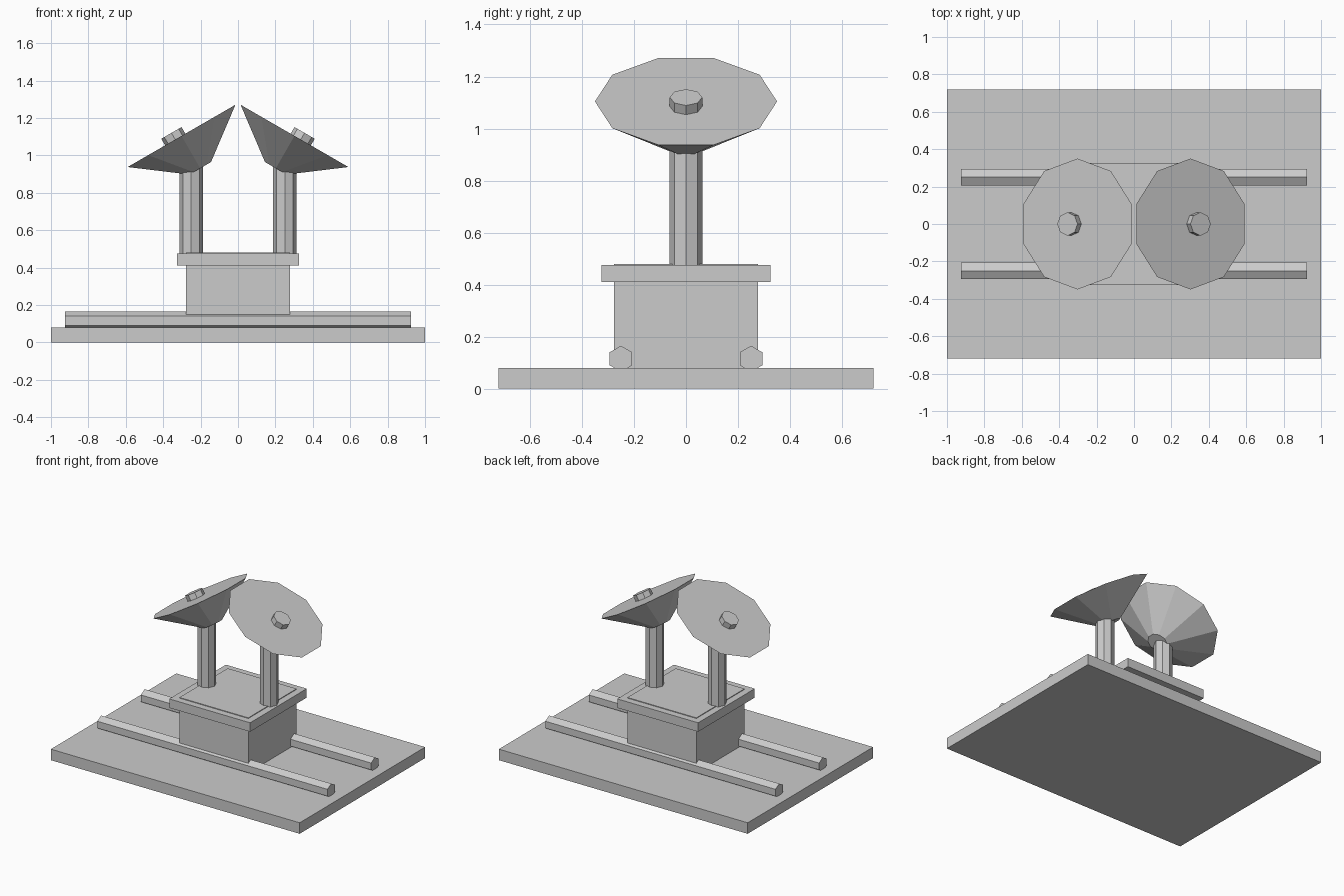
import bpy, bmesh, math
from mathutils import Matrix, Vector

if "Cube" in bpy.data.objects:
    bpy.data.objects.remove(bpy.data.objects["Cube"])

grey = bpy.data.materials.new("plain grey")
grey.diffuse_color = (0.6, 0.6, 0.6, 1)
grey.use_nodes = True
grey.node_tree.nodes["Principled BSDF"].inputs["Base Color"].default_value = grey.diffuse_color


def finish(name, bm, matrix):
    bmesh.ops.recalc_face_normals(bm, faces=bm.faces[:])
    mesh = bpy.data.meshes.new(name)
    bm.to_mesh(mesh)
    bm.free()
    mesh.materials.append(grey)
    obj = bpy.data.objects.new(name, mesh)
    obj.matrix_world = matrix
    bpy.context.collection.objects.link(obj)
    return obj


def box(name, half_x, half_y, z0, z1):
    bm = bmesh.new()
    bmesh.ops.create_cube(bm, size=1)
    bmesh.ops.scale(bm, verts=bm.verts[:], vec=(2 * half_x, 2 * half_y, z1 - z0))
    return finish(name, bm, Matrix.Translation((0, 0, (z0 + z1) / 2)))


def prism(name, sides, r0, r1, z0, z1, origin, tilt=0, start=0):
    """Flat-sided frustum along its own z, tilted about y at its origin."""
    bm = bmesh.new()
    rings = []
    for r, z in ((r0, z0), (r1, z1)):
        angles = [math.radians(start) + math.tau * i / sides for i in range(sides)]
        rings.append([bm.verts.new((r * math.cos(a), r * math.sin(a), z)) for a in angles])
    low, high = rings
    for i in range(sides):
        j = (i + 1) % sides
        bm.faces.new((low[i], low[j], high[j], high[i]))
    bm.faces.new(low[::-1])
    bm.faces.new(high)
    matrix = Matrix.Translation(Vector(origin)) @ Matrix.Rotation(math.radians(tilt), 4, 'Y')
    return finish(name, bm, matrix)


# Ground slab, pedestal (rising just through its collar) and collar
box("base_slab", 1.0, 0.72, 0, 0.08)
box("pedestal", 0.277, 0.277, 0.07, 0.48)
box("collar", 0.325, 0.325, 0.41, 0.475)

for s, side in ((-1, "left"), (1, "right")):
    # Hexagonal rails resting in the slab
    rail = "front_rail" if s < 0 else "back_rail"
    prism(rail, 6, 0.05, 0.05, -0.925, 0.925, (0, s * 0.25, 0.115), tilt=90)
    # Octagonal post
    prism(side + "_post", 8, 0.0625, 0.0625, 0.45, 0.95, (s * 0.25, 0, 0))
    # Ten-sided dish leaning outward
    prism(side + "_dish", 10, 0.07, 0.35, -0.2, 0, (s * 0.302, 0, 1.104),
          tilt=s * 30, start=90)
    # Octagonal receiver knob on the dish face
    prism(side + "_knob", 8, 0.0625, 0.0625, -0.07, 0, (s * 0.356, 0, 1.12), tilt=s * 30)
